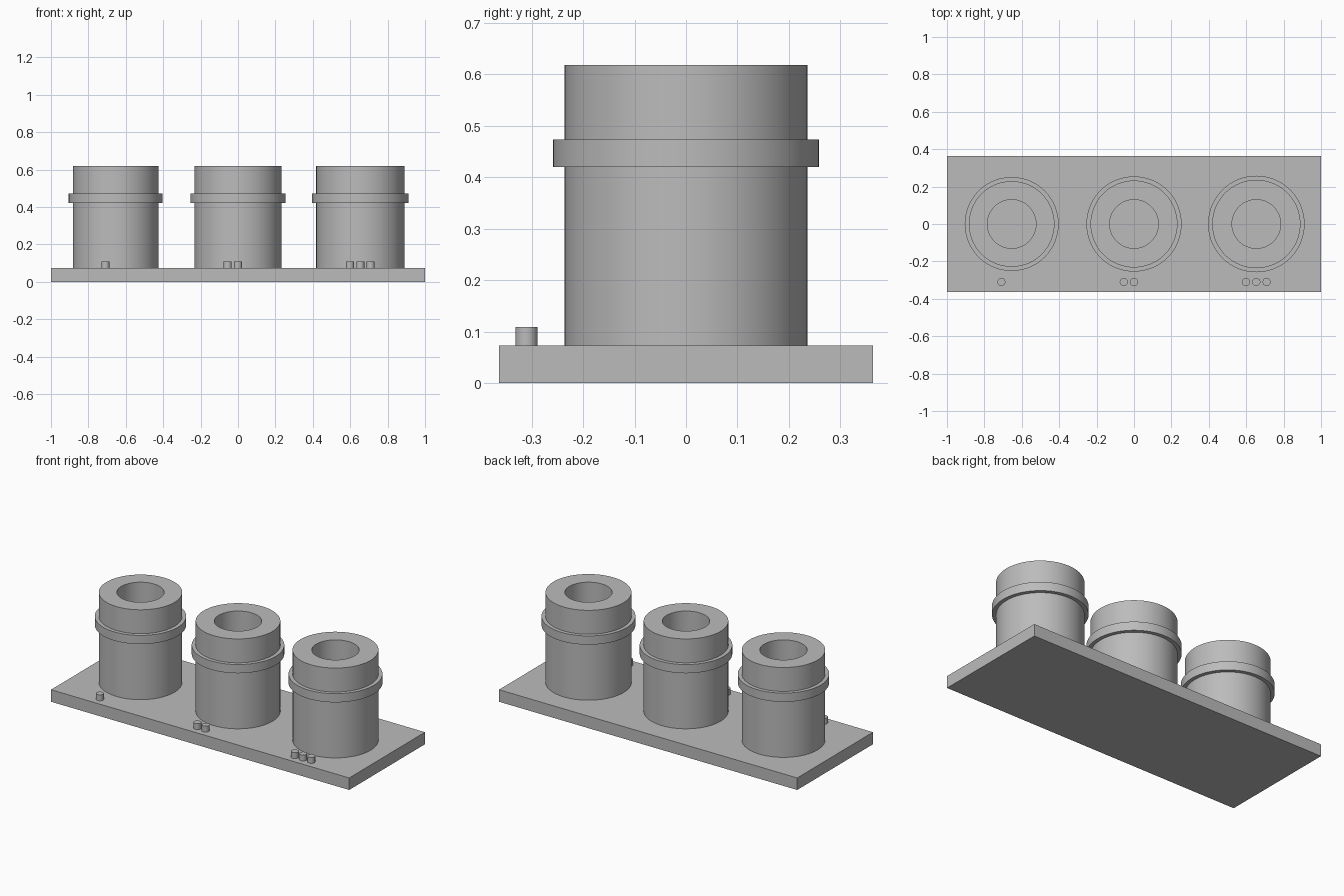
import bpy
import math

cube = bpy.data.objects.get("Cube")
if cube:
    bpy.data.objects.remove(cube, do_unlink=True)

grey = bpy.data.materials.new("plain grey")
GREY = (0.5, 0.5, 0.5, 1)
grey.diffuse_color = GREY
grey.use_nodes = True
grey.node_tree.nodes["Principled BSDF"].inputs["Base Color"].default_value = GREY

PLATE_TOP = 0.073
HOLE = 0.13


def lathe(name, profile, x, y, sides=96, closed=False):
    """Spin (radius, z) points around a vertical axis at x, y."""
    n = len(profile)
    verts = [(r * math.cos(2 * math.pi * i / sides), r * math.sin(2 * math.pi * i / sides), z)
             for i in range(sides) for r, z in profile]
    faces = []
    for i in range(sides):
        a, b = i * n, (i + 1) % sides * n
        for k in range(n if closed else n - 1):
            m = (k + 1) % n
            faces.append((a + k, b + k, b + m, a + m))
    if not closed:
        faces.append([i * n for i in reversed(range(sides))])
        faces.append([i * n + n - 1 for i in range(sides)])
    mesh = bpy.data.meshes.new(name)
    mesh.from_pydata(verts, [], faces)
    mesh.materials.append(grey)
    obj = bpy.data.objects.new(name, mesh)
    bpy.context.collection.objects.link(obj)
    obj.location = (x, y, 0)
    bpy.ops.object.select_all(action="DESELECT")
    obj.select_set(True)
    bpy.context.view_layer.objects.active = obj
    bpy.ops.object.shade_smooth_by_angle(angle=math.radians(30))
    return obj


# Base plate
bpy.ops.mesh.primitive_cube_add(size=1, location=(0, 0, PLATE_TOP / 2))
plate = bpy.context.object
plate.name = "base_plate"
plate.scale = (2, 0.726, PLATE_TOP)
plate.data.materials.append(grey)

# Hollow collared cylinders, each marked by one more peg and slightly wider
for index, side in enumerate(("right", "middle", "left")):
    x = (index - 1) * 0.654
    radius = 0.229 + index * 0.0035
    collar = radius + 0.022
    outline = [(HOLE, PLATE_TOP), (radius, PLATE_TOP), (radius, 0.42), (collar, 0.42),
               (collar, 0.473), (radius, 0.473), (radius, 0.618), (HOLE, 0.618)]
    lathe(side + "_collared_tube", outline, x, 0, closed=True)
    for peg in range(index + 1):
        lathe(f"{side}_marker_peg_{peg + 1}", [(0.0215, PLATE_TOP - 0.01), (0.0215, 0.109)],
              x + (peg - 1) * 0.055, -0.31, sides=48)
